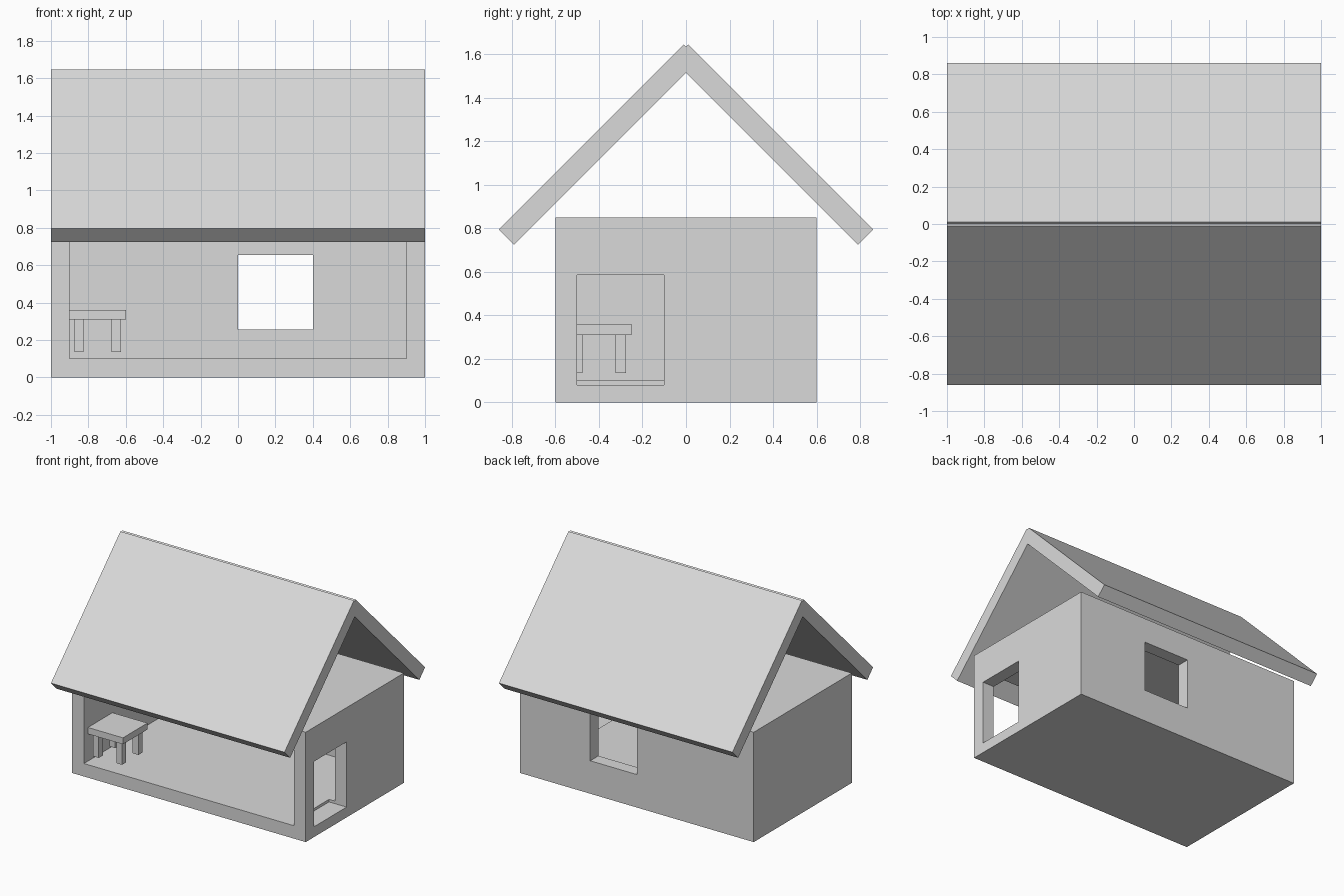
import bpy
import bmesh

if "Cube" in bpy.data.objects:
    bpy.data.objects.remove(bpy.data.objects["Cube"], do_unlink=True)

# Single plain material
plaster = bpy.data.materials.new("light_grey")
plaster.use_nodes = True
GREY = (0.7, 0.7, 0.7, 1.0)
plaster.diffuse_color = GREY
for node in plaster.node_tree.nodes:
    if node.type == "BSDF_PRINCIPLED":
        node.inputs["Base Color"].default_value = GREY


def add_object(name, bm):
    bmesh.ops.recalc_face_normals(bm, faces=bm.faces)
    mesh = bpy.data.meshes.new(name)
    bm.to_mesh(mesh)
    bm.free()
    mesh.materials.append(plaster)
    obj = bpy.data.objects.new(name, mesh)
    bpy.context.scene.collection.objects.link(obj)
    return obj


def box(name, xs, ys, zs):
    """Box spanning the given (min, max) ranges."""
    bm = bmesh.new()
    bmesh.ops.create_cube(bm, size=1)
    for v in bm.verts:
        v.co = [r[0] if c < 0 else r[1] for c, r in zip(v.co, (xs, ys, zs))]
    return add_object(name, bm)


def extrude_x(name, profile, half):
    """Prism along x from a (y, z) profile."""
    bm = bmesh.new()
    face = bm.faces.new([bm.verts.new((-half, y, z)) for y, z in profile])
    new = bmesh.ops.extrude_face_region(bm, geom=[face])["geom"]
    verts = [g for g in new if isinstance(g, bmesh.types.BMVert)]
    bmesh.ops.translate(bm, verts=verts, vec=(2 * half, 0, 0))
    return add_object(name, bm)


def cut(target, cutter):
    mod = target.modifiers.new(cutter.name, "BOOLEAN")
    mod.operation = "DIFFERENCE"
    mod.solver = "EXACT"
    mod.object = cutter
    cutter.hide_render = True
    bpy.context.view_layer.objects.active = target
    bpy.ops.object.modifier_apply(modifier=mod.name)
    bpy.data.objects.remove(cutter, do_unlink=True)


# House body: open front, back window and side doorway
house = box("house_body", (-1, 1), (-0.6, 0.6), (0, 0.85))
cut(house, box("room_cutter", (-0.9, 0.9), (-0.7, 0.5), (0.1, 0.75)))
cut(house, box("window_cutter", (0, 0.4), (0.45, 0.7), (0.255, 0.655)))
cut(house, box("door_cutter", (0.85, 1.1), (-0.5, -0.1), (0.08, 0.585)))

# Two crossing roof slabs at 45 degrees
slab = [(0.86, 0.795), (0.01, 1.645), (-0.06, 1.575), (0.79, 0.725)]
for name, side in (("front_roof_slab", -1), ("back_roof_slab", 1)):
    extrude_x(name, [(side * y, z) for y, z in slab], 1)

# Table in the front corner of the room
box("table_top", (-0.9, -0.6), (-0.55, -0.25), (0.31, 0.36))
for x_name, x in (("right", -0.875), ("left", -0.675)):
    for y_name, y in (("front", -0.525), ("back", -0.325)):
        box(f"table_leg_{y_name}_{x_name}", (x, x + 0.05), (y, y + 0.05), (0.135, 0.31))
